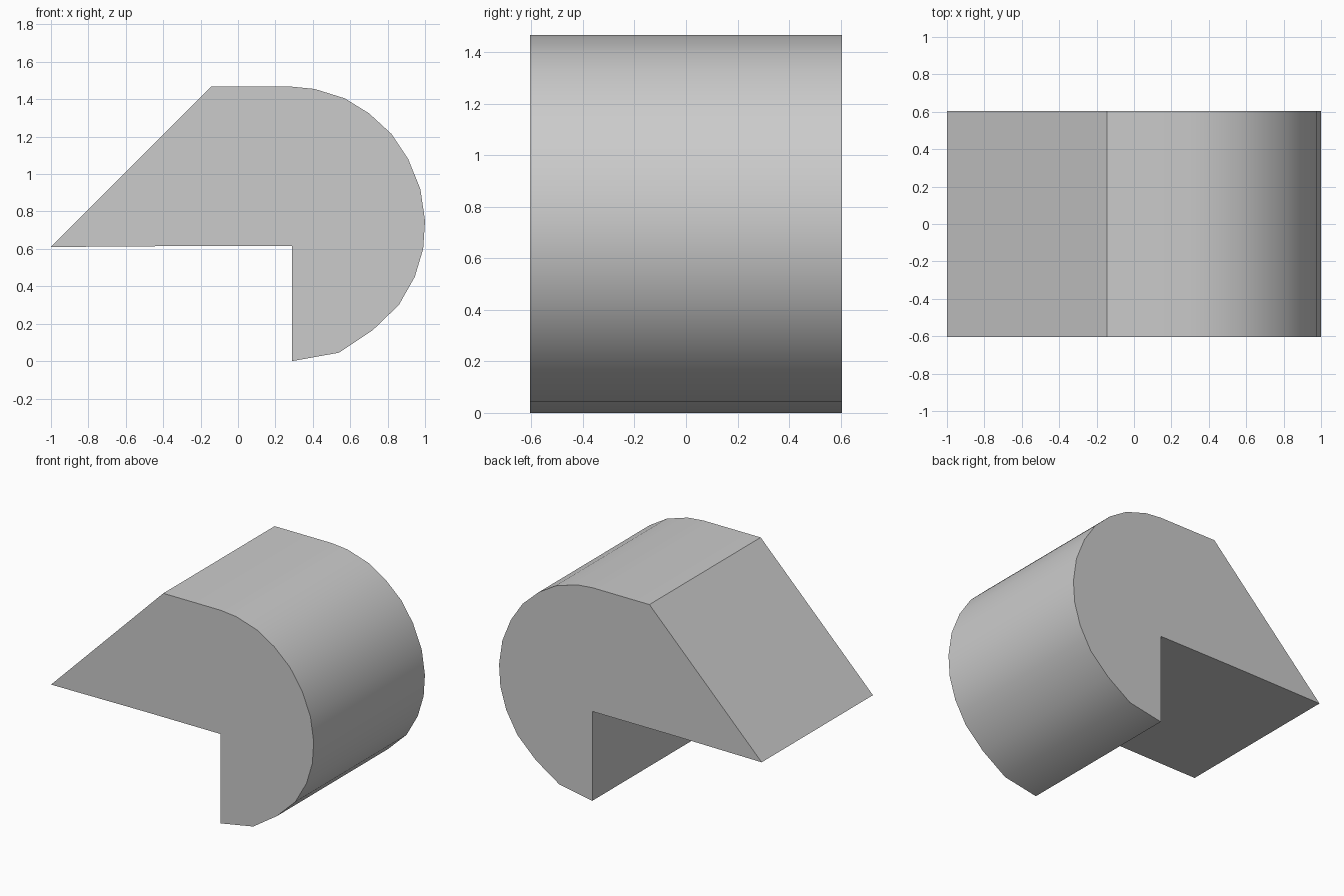
import bpy
import bmesh
import math

if "Cube" in bpy.data.objects:
    bpy.data.objects.remove(bpy.data.objects["Cube"], do_unlink=True)

HALF_DEPTH = 0.605

# Plain grey material
grey = bpy.data.materials.new("light_grey")
grey.use_nodes = True
colour = (0.6, 0.6, 0.6, 1)
grey.diffuse_color = colour
grey.node_tree.nodes["Principled BSDF"].inputs["Base Color"].default_value = colour

# Side outline: sloped nose, flat top, rounded back, notch underneath
wedge = [(-1, 0.61), (-0.145, 1.467), (0.29, 1.467)]
curve = [(0.41, 1.455), (0.57, 1.405), (0.70, 1.325), (0.82, 1.215),
         (0.91, 1.08), (0.975, 0.92), (1, 0.75), (0.99, 0.6),
         (0.945, 0.45), (0.86, 0.3), (0.72, 0.165), (0.54, 0.045)]
notch = [(0.29, 0), (0.29, 0.615), (-0.31, 0.615)]

# Extrude the outline through the depth
bm = bmesh.new()
verts = [bm.verts.new((x, -HALF_DEPTH, z)) for x, z in wedge + curve + notch]
face = bm.faces.new(verts)
result = bmesh.ops.extrude_face_region(bm, geom=[face], use_keep_orig=True)
moved = [g for g in result["geom"] if isinstance(g, bmesh.types.BMVert)]
bmesh.ops.translate(bm, vec=(0, 2 * HALF_DEPTH, 0), verts=moved)
bmesh.ops.recalc_face_normals(bm, faces=bm.faces)

mesh = bpy.data.meshes.new("curved_block")
bm.to_mesh(mesh)
bm.free()
mesh.materials.append(grey)
block = bpy.data.objects.new("curved_block", mesh)
bpy.context.collection.objects.link(block)

# Smooth the rounded back, keep the corners sharp
bpy.ops.object.select_all(action="DESELECT")
block.select_set(True)
bpy.context.view_layer.objects.active = block
bpy.ops.object.shade_smooth_by_angle(angle=math.radians(32))
